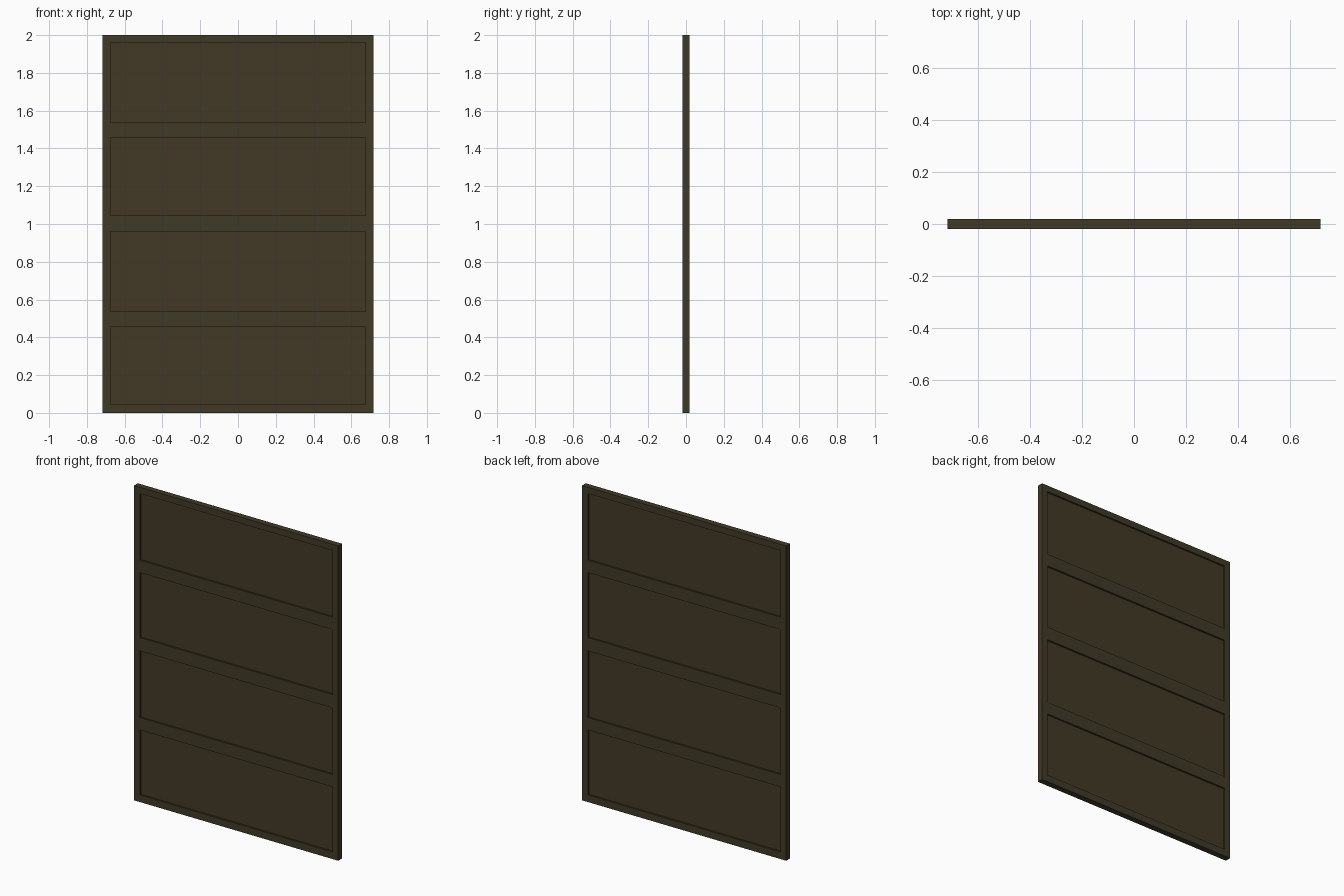
import bpy, bmesh

if "Cube" in bpy.data.objects:
    bpy.data.objects.remove(bpy.data.objects["Cube"])

W, H, T = 0.718, 2.0, 0.038          # half width, height, frame thickness
PW, PT = 0.676, 0.016                # panel half width, panel thickness
PANELS = [(0.045, 0.458), (0.537, 0.96), (1.045, 1.458), (1.537, 1.96)]


def material(name, rgb):
    m = bpy.data.materials.new(name)
    m.diffuse_color = (*rgb, 1.0)
    m.use_nodes = True
    m.node_tree.nodes["Principled BSDF"].inputs["Base Color"].default_value = m.diffuse_color
    return m


def add_object(name, bm, mat):
    bmesh.ops.recalc_face_normals(bm, faces=bm.faces)
    me = bpy.data.meshes.new(name)
    bm.to_mesh(me)
    bm.free()
    me.materials.append(mat)
    ob = bpy.data.objects.new(name, me)
    bpy.context.collection.objects.link(ob)
    return ob


frame_mat = material("dark olive brown", (0.051, 0.042, 0.0195))
panel_mat = material("dark brown", (0.055, 0.042, 0.0195))

# Frame: one sheet with four openings, extruded to full thickness
xs = [-W, -PW, PW, W]
zs = [0.0] + [z for p in PANELS for z in p] + [H]
bm = bmesh.new()
grid = [[bm.verts.new((x, -T / 2, z)) for x in xs] for z in zs]
for r in range(len(zs) - 1):
    for c in range(3):
        if c == 1 and r % 2 == 1:
            continue                 # panel opening
        bm.faces.new((grid[r][c], grid[r][c + 1],
                      grid[r + 1][c + 1], grid[r + 1][c]))
ext = bmesh.ops.extrude_face_region(bm, geom=bm.faces[:], use_keep_orig=True)
moved = [g for g in ext["geom"] if isinstance(g, bmesh.types.BMVert)]
bmesh.ops.translate(bm, verts=moved, vec=(0, T, 0))
add_object("frame", bm, frame_mat)

# Recessed panels, sunk equally on both sides
for i, (z0, z1) in enumerate(PANELS):
    bm = bmesh.new()
    bmesh.ops.create_cube(bm, size=1.0)
    bmesh.ops.scale(bm, verts=bm.verts, vec=(2 * PW, PT, z1 - z0))
    bmesh.ops.translate(bm, verts=bm.verts, vec=(0, 0, (z0 + z1) / 2))
    add_object(f"panel_{i + 1}", bm, panel_mat)
